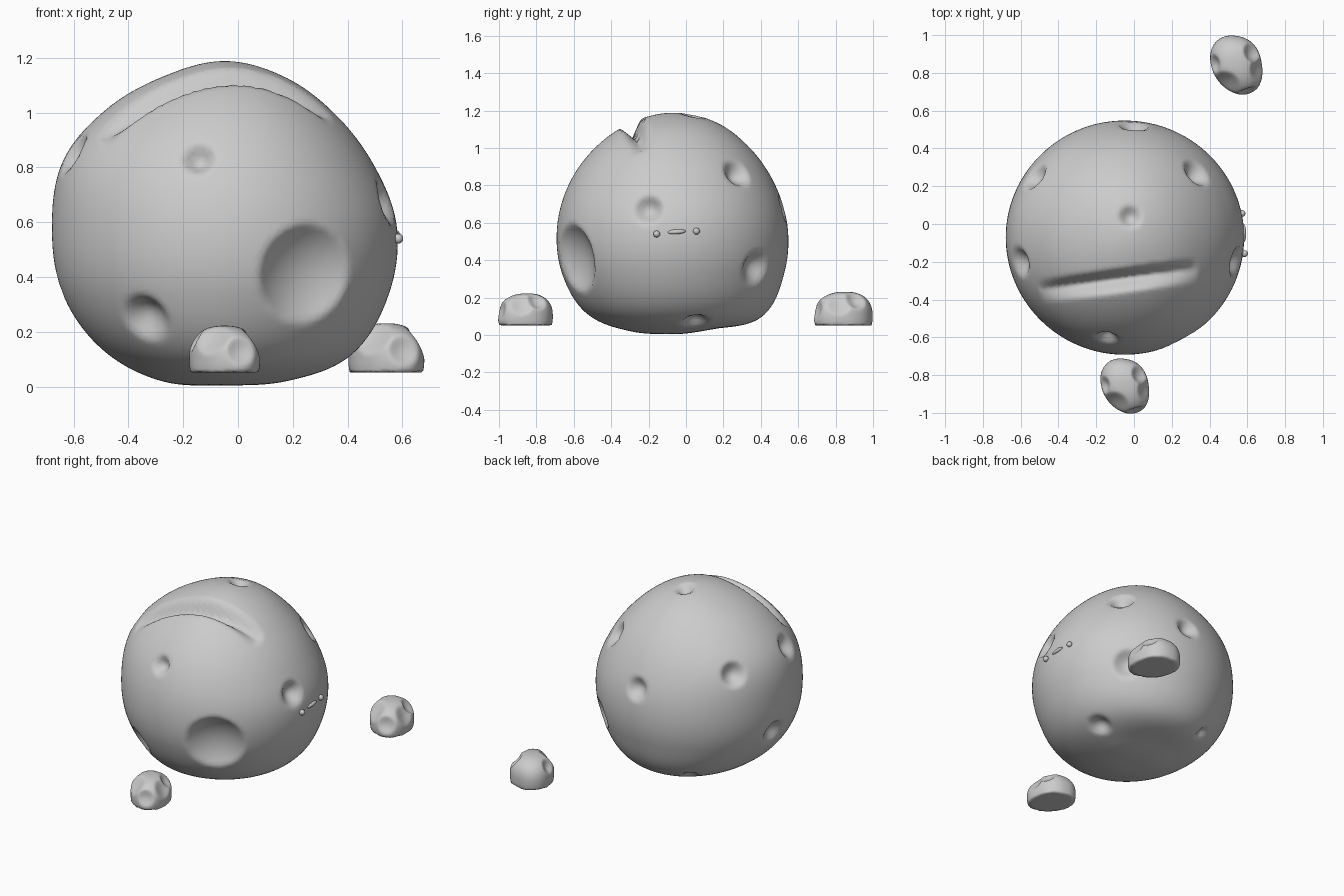
import bpy, bmesh, math
from mathutils import Vector

if "Cube" in bpy.data.objects:
    bpy.data.objects.remove(bpy.data.objects["Cube"])


def catmull(vals, t):
    i = min(int(t), len(vals) - 2)
    f = t - i
    p1, p2 = vals[i], vals[i + 1]
    p0 = vals[i - 1] if i > 0 else p2
    p3 = vals[i + 2] if i + 2 < len(vals) else p1
    return p1 + 0.5 * f * (p2 - p0 + f * (2*p0 - 5*p1 + 4*p2 - p3 + f * (3*(p1 - p2) + p3 - p0)))


# Lump built from a radius function, then dented by craters (point, radius, depth, softness)
def lump(name, center, radius_fn, craters, level, extra=None):
    c = Vector(center)
    pits = []
    for p, r, depth, soft in craters:
        d = (Vector(p) - c).normalized()
        pits.append((c + d * radius_fn(d), d, r, depth, soft))
    bm = bmesh.new()
    bmesh.ops.create_icosphere(bm, subdivisions=level, radius=1)
    for v in bm.verts:
        d = v.co.normalized()
        p = c + d * radius_fn(d)
        q = p.copy()
        for pos, n, r, depth, soft in pits:
            k = (p - pos).length / r
            if k < 1:
                q -= n * depth * (1 - k * k) ** soft
        if extra:
            q += extra(p)
        v.co = q
    me = bpy.data.meshes.new(name)
    bm.to_mesh(me)
    bm.free()
    ob = bpy.data.objects.new(name, me)
    bpy.context.collection.objects.link(ob)
    smooth(ob)
    return ob


def smooth(ob):
    for f in ob.data.polygons:
        f.use_smooth = True


# Boulder silhouette: radii every 22.5 degrees from top to bottom
RIGHT = [.608, .592, .579, .592, .63, .648, .656, .605, .575]
LEFT = [.608, .595, .61, .637, .629, .637, .629, .605, .575]
FRONT = [.608, .598, .592, .6, .619, .643, .655, .605, .575]
BACK = [.608, .603, .588, .59, .613, .645, .678, .592, .575]


def boulder_radius(d):
    t = math.acos(max(-1, min(1, d.z))) / math.pi * 8
    h = d.x * d.x + d.y * d.y
    w = d.x * d.x / h if h > 1e-9 else 0.5
    rx = catmull(RIGHT if d.x > 0 else LEFT, t)
    ry = catmull(BACK if d.y > 0 else FRONT, t)
    return w * rx + (1 - w) * ry


# Crack across the upper front
A, B = Vector((-.50, -.345)), Vector((.33, -.232))
AXIS = (B - A).normalized()


def crack(p):
    if p.z < .8:
        return Vector()
    rel = Vector((p.x, p.y)) - A
    s = rel.dot(AXIS) / (B - A).length
    t = AXIS.x * rel.y - AXIS.y * rel.x
    if not 0 < s < 1:
        return Vector()
    k = abs(t) / (.075 if t < 0 else .05)
    if k >= 1:
        return Vector()
    return Vector((0, 0, -.105 * math.sin(math.pi * s) ** .6 * (1 - k) ** 1.1))


lump("boulder", (-.05, -.07, .58), boulder_radius, [
    ((.25, -.60, .41), .185, .085, 1.0),     # big front crater
    ((-.14, -.58, .82), .065, .05, 1.5),
    ((-.31, -.50, .28), .10, .06, 1.5),
    ((-.60, -.20, .85), .085, .05, 1.5),
    ((.54, -.20, .67), .085, .06, 1.5),
    ((.34, .28, .87), .085, .06, 1.5),
    ((.36, .37, .36), .10, .06, 1.5),
    ((.32, .05, .07), .08, .05, 1.5),
    ((0, .53, .68), .08, .05, 1.5),
    ((-.25, .30, .15), .05, .035, 1.5),
    ((-.02, .04, 1.18), .065, .045, 1.5),
    ((-.54, .26, .82), .085, .055, 1.5),
    ((-.62, -.01, .37), .09, .055, 1.5),
], 6, crack)


# Small flat-bottomed rocks
def small_rock(name, x, y, s):
    def radius(d):
        r = 1 / ((abs(d.x) / .135) ** 2.4 + (abs(d.y) / .145) ** 2.4 + (abs(d.z) / .125) ** 2.4) ** (1 / 2.4)
        r *= 1 + .14 * max(0, d.x * .35 - d.y * .94) ** 4
        r *= 1 - .16 * max(0, -d.x * .7 - d.y * .7) ** 3 - .12 * max(0, d.x * .7 + d.y * .7) ** 3
        r *= s
        return min(r, .048 / -d.z) if d.z < -1e-6 else r
    c = Vector((x, y, .1))
    lump(name, c, radius, [
        (c + Vector(o) * s, r * s, dep * s, 1.5) for o, r, dep in [
            ((-.11, .0, .07), .05, .025),
            ((.08, .05, .08), .06, .03),
            ((.06, -.14, .03), .06, .025),
            ((-.05, -.11, .09), .075, .025),
            ((.12, -.03, .07), .07, .025)]
    ], 5)


small_rock("front_rock", -.05, -.85, .98)
small_rock("back_rock", .54, .85, 1.05)


# Tiny face on the right side
def bead(name, loc, radii, tilt=0):
    bpy.ops.mesh.primitive_uv_sphere_add(segments=24, ring_count=16, radius=1, location=loc, rotation=(tilt, 0, 0))
    ob = bpy.context.object
    ob.name = name
    ob.scale = radii
    smooth(ob)


bead("eye_front", (.585, -.157, .54), (.018,) * 3)
bead("eye_back", (.572, .056, .555), (.018,) * 3)
bead("mouth", (.581, -.05, .552), (.013, .048, .013), .07)
